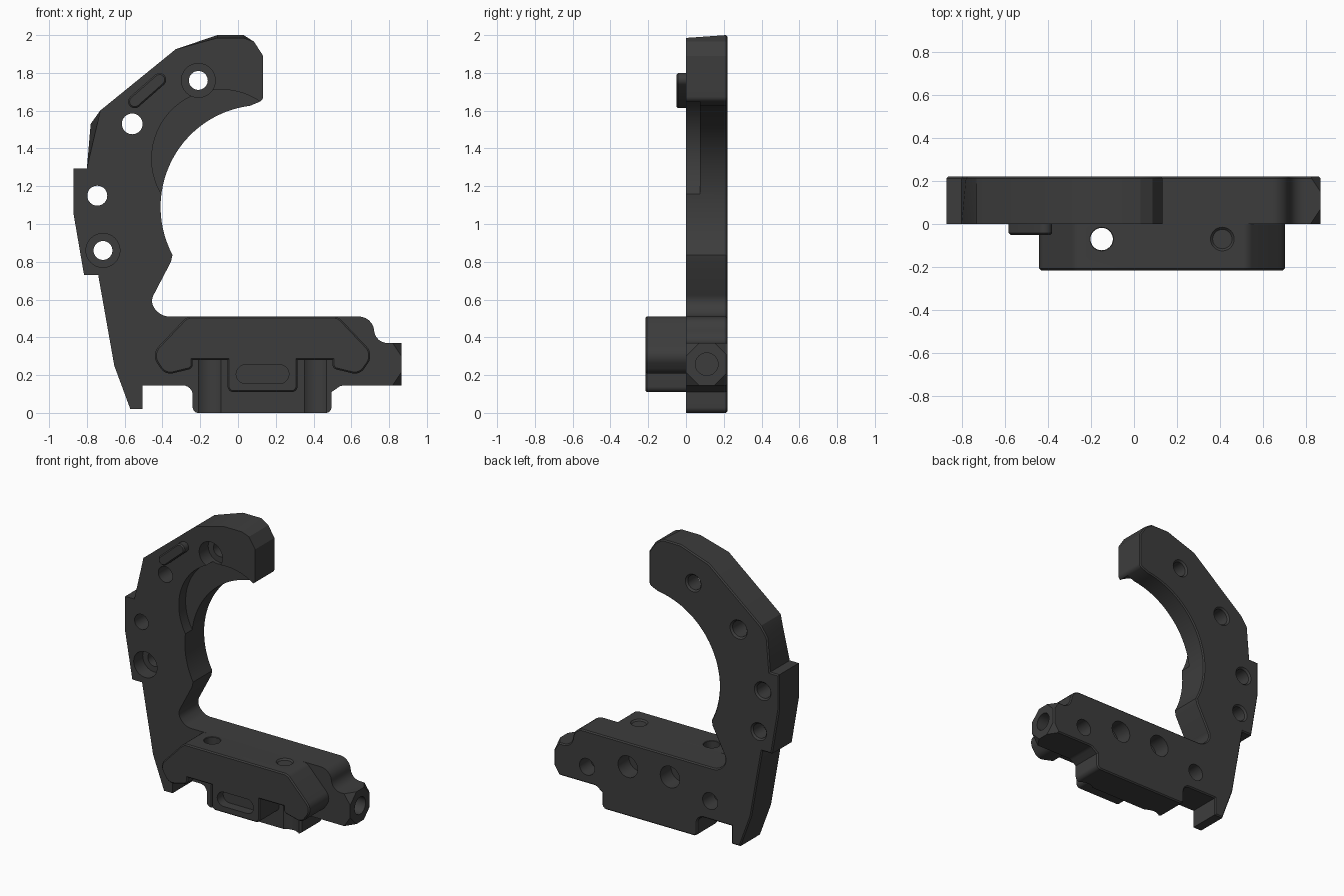
import bpy, bmesh, math
from mathutils import Vector, Matrix

if "Cube" in bpy.data.objects:
    bpy.data.objects.remove(bpy.data.objects["Cube"])

metal = bpy.data.materials.new("dark graphite")
metal.diffuse_color = (0.046, 0.046, 0.046, 1)
metal.use_nodes = True
metal.node_tree.nodes["Principled BSDF"].inputs["Base Color"].default_value = metal.diffuse_color


def rounded(points, steps=6):
    """Round each corner (x, z, radius) of an outline."""
    out = []
    for i, (x, z, *r) in enumerate(points):
        p = Vector((x, z))
        if not r:
            out.append(p)
            continue
        a = (Vector(points[i - 1][:2]) - p)
        b = (Vector(points[(i + 1) % len(points)][:2]) - p)
        half = a.angle(b) / 2
        d = min(r[0] / math.tan(half), a.length * 0.49, b.length * 0.49)
        s, e = p + a.normalized() * d, p + b.normalized() * d
        radius = d * math.tan(half)
        c = p + (a.normalized() + b.normalized()).normalized() * (radius / math.sin(half))
        v0, v1 = s - c, e - c
        for k in range(steps + 1):
            out.append(c + v0.lerp(v1, k / steps).normalized() * radius)
    return out


def arc(cx, cz, r, a0, a1, n):
    return [(cx + r * math.cos(math.radians(a0 + (a1 - a0) * i / n)),
             cz + r * math.sin(math.radians(a0 + (a1 - a0) * i / n))) for i in range(n + 1)]


def make(name, bm):
    bmesh.ops.recalc_face_normals(bm, faces=bm.faces)
    mesh = bpy.data.meshes.new(name)
    bm.to_mesh(mesh)
    bm.free()
    ob = bpy.data.objects.new(name, mesh)
    bpy.context.collection.objects.link(ob)
    mesh.materials.append(metal)
    return ob


def extrude(name, outline, y0, y1, bevel=0.0):
    """Extrude an x-z outline along y."""
    bm = bmesh.new()
    face = bm.faces.new([bm.verts.new((p[0], y0, p[1])) for p in outline])
    res = bmesh.ops.extrude_face_region(bm, geom=[face])
    bmesh.ops.translate(bm, vec=(0, y1 - y0, 0),
                        verts=[g for g in res["geom"] if isinstance(g, bmesh.types.BMVert)])
    if bevel:
        bm.normal_update()
        rim = [e for e in bm.edges if abs(e.verts[0].co.y - e.verts[1].co.y) < 1e-6
               and abs(e.verts[0].co.y - (y1 if y1 > 0.1 else y0)) < 1e-6]
        bmesh.ops.bevel(bm, geom=rim, offset=bevel, segments=1, affect='EDGES')
    return make(name, bm)


def cylinder(axis, centre, r, a, b, r2=None):
    """Cutter cylinder from a to b along an axis."""
    bm = bmesh.new()
    rot = {"x": Matrix.Rotation(math.pi / 2, 4, 'Y'),
           "y": Matrix.Rotation(-math.pi / 2, 4, 'X'), "z": Matrix()}[axis]
    i = "xyz".index(axis)
    loc = list(centre)
    loc.insert(i, (a + b) / 2)
    bmesh.ops.create_cone(bm, cap_ends=True, segments=32, radius1=r, radius2=r2 or r,
                          depth=b - a, matrix=Matrix.Translation(loc) @ rot)
    return make("cutter", bm)


def cut(ob, cutters, op='DIFFERENCE'):
    bpy.context.view_layer.objects.active = ob
    for c in cutters:
        m = ob.modifiers.new("cut", 'BOOLEAN')
        m.operation, m.solver, m.object = op, 'EXACT', c
        bpy.ops.object.modifier_apply(modifier=m.name)
        bpy.data.objects.remove(c, do_unlink=True)


def finish(ob):
    bpy.ops.object.select_all(action='DESELECT')
    ob.select_set(True)
    bpy.context.view_layer.objects.active = ob
    bpy.ops.object.shade_smooth_by_angle(angle=math.radians(25))


def capsule(x0, z0, x1, z1, r):
    a = math.degrees(math.atan2(z1 - z0, x1 - x0))
    return arc(x1, z1, r, a - 90, a + 90, 10) + arc(x0, z0, r, a + 90, a + 270, 10)


# C-shaped frame with the lower bar and foot
outer = [(0.865, 0.37), (0.865, 0.145), (0.545, 0.145, 0.05), (0.495, 0.11),
         (0.495, 0, 0.03), (-0.24, 0, 0.03), (-0.24, 0.145, 0.05), (-0.505, 0.145),
         (-0.505, 0.02), (-0.57, 0.02), (-0.655, 0.25), (-0.74, 0.73), (-0.815, 0.73),
         (-0.87, 1.05), (-0.87, 1.295), (-0.80, 1.295), (-0.78, 1.53), (-0.73, 1.6),
         (-0.33, 1.925), (-0.11, 2.0), (0.03, 2.0), (0.085, 1.965), (0.133, 1.89),
         (0.133, 1.655, 0.03)]
inner = arc(0.13, 1.09, 0.54, 97, 208, 28)
elbow = [(-0.355, 0.80), (-0.47, 0.58, 0.07), (-0.40, 0.51, 0.09),
         (0.71, 0.51, 0.08), (0.73, 0.37, 0.07)]
frame = extrude("frame", rounded(outer + inner + elbow), 0.0, 0.22, 0.008)

# Drafted front edge at the shoulder and tip
for v in frame.data.vertices:
    if v.co.y < 0.01:
        if abs(v.co.x + 0.78) < 0.005 and abs(v.co.z - 1.53) < 0.005:
            v.co.x += 0.035
        if v.co.z > 1.99:
            v.co.z -= 0.015

cutters = [extrude("cutter", arc(-0.09, 1.345, 0.367, 0, 354, 59), -0.1, 0.075)]
# Through holes, two of them counterbored
for x, z, r in [(-0.21, 1.76, 0.05), (-0.56, 1.53, 0.055), (-0.745, 1.15, 0.053), (-0.715, 0.86, 0.05)]:
    cutters.append(cylinder("y", (x, z), r, -0.1, 0.3))
    cutters.append(cylinder("y", (x, z), r, 0.208, 0.24, r + 0.03))
for x, z in [(-0.21, 1.76), (-0.715, 0.86)]:
    cutters.append(cylinder("y", (x, z), 0.09, -0.1, 0.10))
# Blind holes in the back of the bar
for x, z, r in [(0.61, 0.26, 0.058), (0.295, 0.345, 0.075), (-0.03, 0.36, 0.075), (-0.34, 0.275, 0.058)]:
    cutters.append(cylinder("y", (x, z), r, 0.10, 0.3))
# Screw reliefs in the foot
for x in (-0.15, 0.41):
    cutters.append(cylinder("z", (x, -0.07), 0.092, -0.1, 0.28))
# Socket and chamfered corners on the bar end
cutters.append(cylinder("x", (0.11, 0.258), 0.06, 0.78, 1.0))
for sy in (-1, 1):
    for sz in (-1, 1):
        n = Vector((1.5, sy, sz)).normalized()
        p = Vector((0.865, 0.11 + sy * 0.075, 0.258 + sz * 0.078))
        bm = bmesh.new()
        bmesh.ops.create_cube(bm, size=0.24, matrix=Matrix.Translation(p + n * 0.12)
                              @ n.to_track_quat('Z', 'Y').to_matrix().to_4x4())
        cutters.append(make("cutter", bm))
cut(frame, cutters)
finish(frame)

# Front clamp block with a stepped lower edge
half = [(0.13, 0.51), (0.53, 0.51, 0.06), (0.72, 0.31, 0.07), (0.645, 0.20, 0.06),
        (0.50, 0.235, 0.03), (0.50, 0.28), (0.315, 0.28), (0.315, 0.11, 0.03)]
mirrored = [(0.26 - p[0],) + p[1:] for p in reversed(half[1:])]
block = extrude("clamp_block", rounded(half[1:] + mirrored), -0.215, 0.004, 0.008)
cutters = [extrude("cutter", capsule(0.04, 0.205, 0.22, 0.205, 0.05), -0.3, -0.15)]
for x in (-0.15, 0.41):
    cutters.append(cylinder("z", (x, -0.07), 0.052, 0.2, 0.6))
    cutters.append(cylinder("z", (x, -0.07), 0.045, 0.5, 0.53, 0.075))
cut(block, cutters)
finish(block)

# Raised rib on the upper arm
finish(extrude("rib", capsule(-0.547, 1.648, -0.415, 1.764, 0.035), -0.05, 0.005, 0.008))
